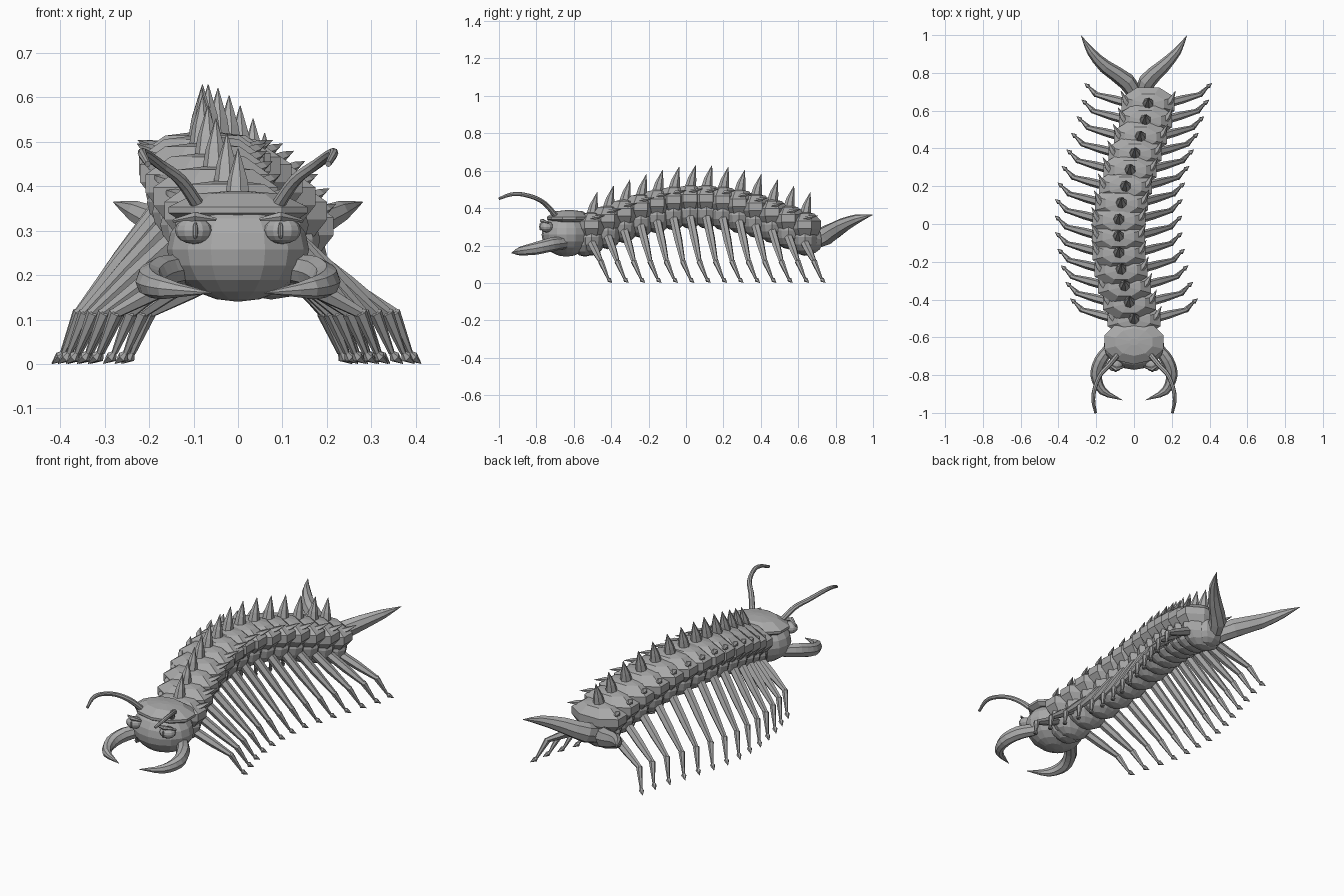
import bpy, bmesh, math
from mathutils import Vector, Matrix

if "Cube" in bpy.data.objects:
    bpy.data.objects.remove(bpy.data.objects["Cube"])

grey = bpy.data.materials.new("shell grey")
grey.use_nodes = True
grey.diffuse_color = (0.4, 0.4, 0.4, 1)
grey.node_tree.nodes["Principled BSDF"].inputs["Base Color"].default_value = (0.4, 0.4, 0.4, 1)


def finish(name, bm):
    bmesh.ops.recalc_face_normals(bm, faces=bm.faces)
    mesh = bpy.data.meshes.new(name)
    bm.to_mesh(mesh)
    bm.free()
    mesh.materials.append(grey)
    ob = bpy.data.objects.new(name, mesh)
    bpy.context.collection.objects.link(ob)
    return ob


def skin(name, rings):
    """Join rings of points into a closed skin."""
    bm = bmesh.new()
    rows = [[bm.verts.new(p) for p in ring] for ring in rings]
    n = len(rows[0])
    for a, b in zip(rows, rows[1:]):
        for k in range(n):
            bm.faces.new((a[k], a[(k + 1) % n], b[(k + 1) % n], b[k]))
    bm.faces.new(rows[0])
    bm.faces.new(rows[-1])
    return finish(name, bm)


def tube(name, path, radii, sides=6, flat=1.0, steps=1):
    """Tapered tube along a path; flat scales its height, steps rounds it."""
    pts = [Vector(p) for p in path]
    if steps > 1:
        ext = [2 * pts[0] - pts[1]] + pts + [2 * pts[-1] - pts[-2]]
        new, rad = [], []
        for i in range(len(pts) - 1):
            a, b, c, d = ext[i:i + 4]
            for s in range(steps):
                t = s / steps
                new.append(0.5 * (2 * b + (c - a) * t + (2 * a - 5 * b + 4 * c - d) * t * t
                                  + (3 * b - a - 3 * c + d) * t ** 3))
                rad.append(radii[i] * (1 - t) + radii[i + 1] * t)
        pts, radii = new + [pts[-1]], rad + [radii[-1]]
    rings = []
    for i, p in enumerate(pts):
        tan = (pts[min(i + 1, len(pts) - 1)] - pts[max(i - 1, 0)]).normalized()
        ref = Vector((0, 1, 0)) if abs(tan.z) > 0.9 else Vector((0, 0, 1))
        u = tan.cross(ref).normalized()
        v = u.cross(tan)
        rings.append([p + radii[i] * (math.cos(w) * u + flat * math.sin(w) * v)
                      for w in (math.tau * k / sides for k in range(sides))])
    return skin(name, rings)


def ball(name, centre, size, u=16, v=10, smooth=False):
    bm = bmesh.new()
    bmesh.ops.create_uvsphere(bm, u_segments=u, v_segments=v, radius=1,
                              matrix=Matrix.Translation(centre) @ Matrix.Diagonal((*size, 1)))
    for f in bm.faces:
        f.smooth = smooth
    return finish(name, bm)


def shield(name, centre, rx, ry, profile, sides=8):
    """Faceted plate from (scale, height) steps."""
    c = Vector(centre)
    turns = [math.tau * (k + 0.5) / sides for k in range(sides)]
    return skin(name, [[c + Vector((rx * s * math.cos(w), ry * s * math.sin(w), h)) for w in turns]
                       for s, h in profile])


# Body segments: plate, belly, back spike, side barbs and legs
bend = [0, -.025, -.05, -.068, -.08, -.082, -.08, -.067, -.045, -.02, .005, .034, .06, .075]
plate = [(.75, -.125), (1.0, -.08), (1.0, -.04), (.6, 0), (.15, .008)]
count = len(bend)
for i, x in enumerate(bend):
    t = i / (count - 1)
    y = -.505 + 1.14 * t
    top = .37 + .145 * math.sin(math.pi * t)
    shield(f"back_plate_{i}", (x, y, top), .152, .095, plate)
    ball(f"belly_{i}", (x, y, top - .125), (.125, .075, .1), 12, 8)
    tube(f"back_spike_{i}", [(x, y, top - .02), (x, y + .012, top + .045), (x, y + .03, top + .115)],
         [.034, .023, .001], 7)
    for side, s in (("left", 1), ("right", -1)):
        tube(f"side_barb_{side}_{i}",
             [(x + s * .085, y - .02, top - .035), (x + s * .12, y + .02, top - .022),
              (x + s * .145, y + .07, top - .01)], [.022, .017, .001], 5, .7)
        root = (x + s * .09, y, top - .155)
        knee = (x + s * .275, y + .05, .115)
        thigh = Vector(root).lerp(Vector(knee), .5)
        ankle = (x + s * .312, y + .088, .025)
        tube(f"upper_leg_{side}_{i}", [root, thigh, knee], [.024, .022, .013], 6)
        tube(f"lower_leg_{side}_{i}", [Vector(knee) + Vector((-s * .006, 0, .008)), knee, ankle],
             [.008, .016, .007], 6)
        tube(f"claw_{side}_{i}", [ankle, (x + s * .318, y + .094, .016), (x + s * .337, y + .11, .001)],
             [.006, .013, .001], 6)

# Head, neck and crown plate
ball("head", (0, -.64, .258), (.16, .132, .118), 16, 10)
ball("neck", (0, -.54, .24), (.11, .08, .1), 12, 8)
shield("crown", (0, -.625, .385), .165, .118,
       [(.85, -.06), (1.0, -.045), (1.0, -.032), (.62, -.002), (.15, .004)], 10)

for side, s in (("left", 1), ("right", -1)):
    # Eyes with slit pupils and lids
    ball(f"eye_{side}", (s * .1, -.745, .3), (.042, .036, .03), 12, 8)
    ball(f"pupil_{side}", (s * .096, -.779, .3), (.006, .006, .02), 8, 6)
    tube(f"eyelid_{side}", [(s * .05, -.755, .325), (s * .095, -.77, .332), (s * .145, -.735, .322)],
         [.004, .012, .004], 6)
    # Feelers
    tube(f"feeler_{side}",
         [(s * .085, -.69, .35), (s * .13, -.745, .415), (s * .18, -.8, .452), (s * .21, -.88, .474),
          (s * .215, -.94, .472), (s * .203, -1, .45)], [.015, .014, .012, .011, .01, .007], 8, 1, 4)
    # Jaws
    tube(f"jaw_{side}",
         [(s * .12, -.65, .215), (s * .175, -.72, .205), (s * .2, -.8, .185),
          (s * .165, -.885, .17), (s * .06, -.933, .16)], [.03, .034, .031, .022, .001], 8, 1.1, 3)
    # Tail prongs
    tube(f"tail_prong_{side}",
         [(.03 + s * .015, .67, .225), (.015 + s * .055, .755, .257), (s * .155, .835, .305),
          (s * .23, .915, .342), (s * .28, .998, .364)], [.04, .046, .036, .022, .001], 8, 1.15, 2)
ball("tail_base", (.06, .665, .235), (.09, .07, .08), 10, 8)
